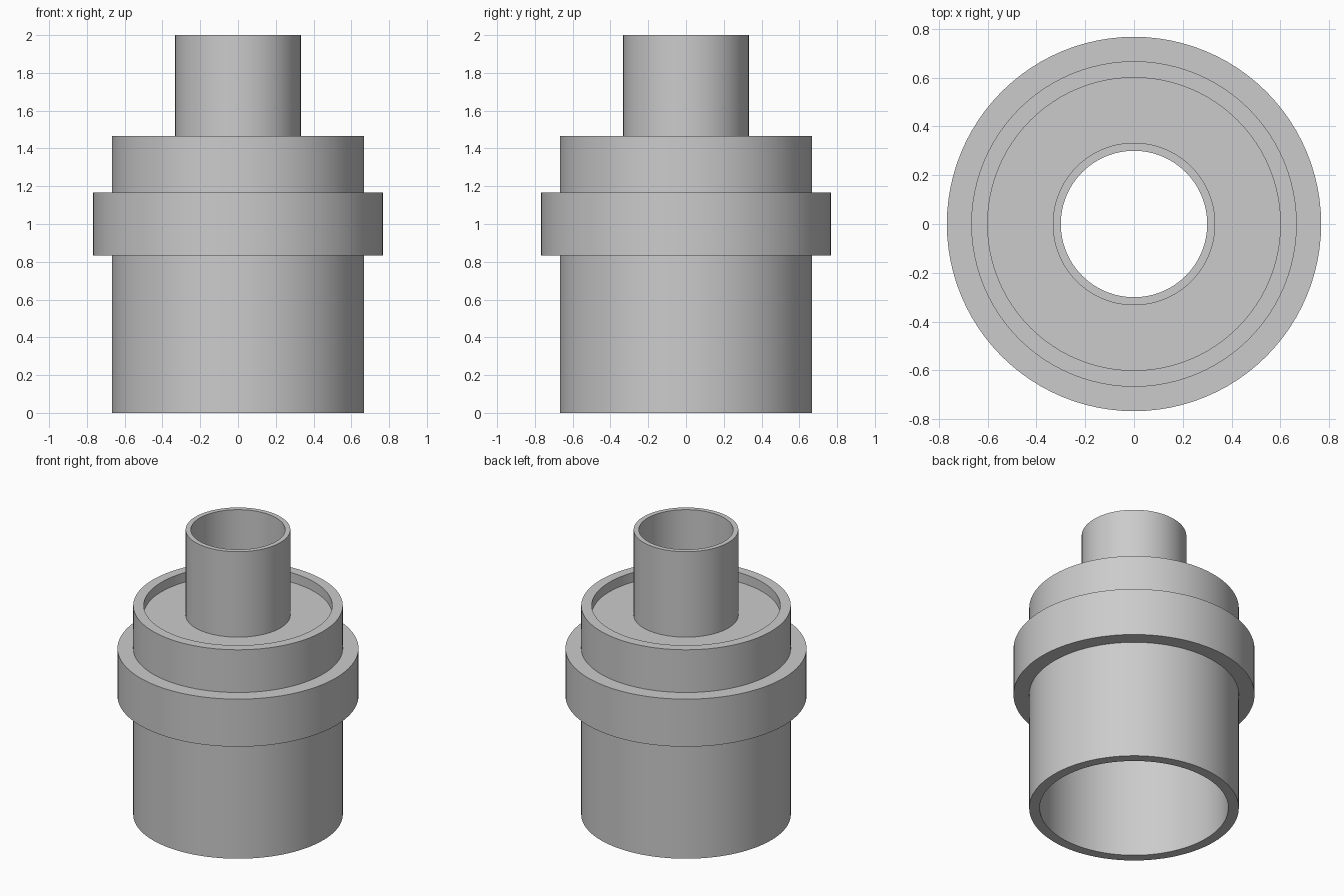
import bpy
import bmesh
import math

SEGMENTS = 96

cube = bpy.data.objects.get("Cube")
if cube:
    bpy.data.objects.remove(cube, do_unlink=True)

# Single plain grey
grey = bpy.data.materials.new("plain_grey")
grey.use_nodes = True
colour = (0.6, 0.6, 0.6, 1.0)
grey.diffuse_color = colour
grey.node_tree.nodes["Principled BSDF"].inputs["Base Color"].default_value = colour


def ring(name, inner, outer, bottom, top):
    """Spin a rectangular section around z into a hollow cylinder."""
    bm = bmesh.new()
    section = [(inner, bottom), (outer, bottom), (outer, top), (inner, top)]
    verts = [bm.verts.new((r, 0, z)) for r, z in section]
    edges = [bm.edges.new((verts[i], verts[(i + 1) % 4])) for i in range(4)]
    bmesh.ops.spin(bm, geom=verts + edges, cent=(0, 0, 0), axis=(0, 0, 1),
                   angle=math.tau, steps=SEGMENTS, use_merge=True)
    bmesh.ops.remove_doubles(bm, verts=bm.verts, dist=0.0001)
    bmesh.ops.recalc_face_normals(bm, faces=bm.faces)
    mesh = bpy.data.meshes.new(name)
    bm.to_mesh(mesh)
    bm.free()
    mesh.materials.append(grey)
    obj = bpy.data.objects.new(name, mesh)
    bpy.context.collection.objects.link(obj)
    bpy.ops.object.select_all(action="DESELECT")
    obj.select_set(True)
    bpy.context.view_layer.objects.active = obj
    bpy.ops.object.shade_smooth_by_angle(angle=math.radians(30))
    return obj


# Shared radii, so neighbouring parts meet exactly
BARREL_IN, BARREL_OUT = 0.6, 0.667
SPOUT_IN, SPOUT_OUT = 0.3, 0.333
PLATE_BOTTOM, PLATE_TOP = 1.333, 1.4

# Wide open barrel, its raised collar, the recessed end plate and narrow spout
ring("barrel", BARREL_IN, BARREL_OUT, 0, 1.467)
ring("collar", BARREL_OUT, 0.767, 0.833, 1.167)
ring("end_plate", SPOUT_OUT, BARREL_IN, PLATE_BOTTOM, PLATE_TOP)
ring("spout", SPOUT_IN, SPOUT_OUT, PLATE_BOTTOM, 2)
